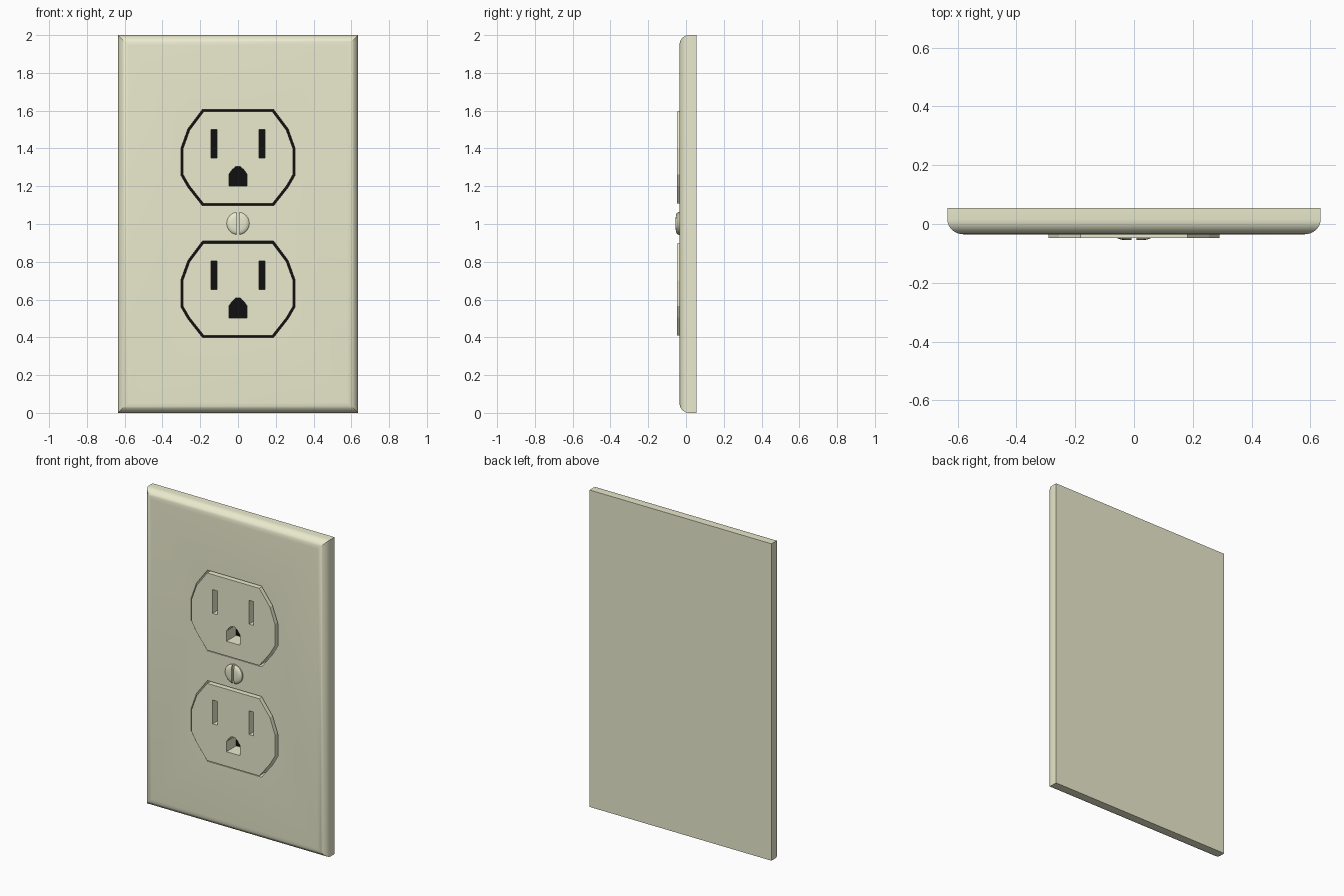
import bpy, bmesh
from math import sin, cos, pi, radians

if "Cube" in bpy.data.objects:
    bpy.data.objects.remove(bpy.data.objects["Cube"])


def material(name, rgb):
    m = bpy.data.materials.new(name)
    m.diffuse_color = (*rgb, 1)
    m.use_nodes = True
    m.node_tree.nodes["Principled BSDF"].inputs["Base Color"].default_value = m.diffuse_color
    return m


IVORY = material("ivory_plastic", (0.83, 0.83, 0.62))
DARK = material("dark_cavity", (0.005, 0.005, 0.005))


def loft(name, rings, mat=IVORY):
    """Closed solid through equal-length rings of (x, y, z) points."""
    bm = bmesh.new()
    loops = [[bm.verts.new(p) for p in ring] for ring in rings]
    n = len(loops[0])
    for a, b in zip(loops, loops[1:]):
        for i in range(n):
            j = (i + 1) % n
            bm.faces.new((a[i], a[j], b[j], b[i]))
    bm.faces.new(loops[0][::-1])
    bm.faces.new(loops[-1])
    bmesh.ops.recalc_face_normals(bm, faces=bm.faces)
    me = bpy.data.meshes.new(name)
    bm.to_mesh(me)
    bm.free()
    me.materials.append(mat)
    ob = bpy.data.objects.new(name, me)
    bpy.context.collection.objects.link(ob)
    return ob


def prism(name, pts, y0, y1, mat=IVORY):
    return loft(name, [[(x, y, z) for x, z in pts] for y in (y0, y1)], mat)


def rect(x0, x1, z0, z1):
    return [(x0, z0), (x1, z0), (x1, z1), (x0, z1)]


def activate(ob):
    bpy.ops.object.select_all(action='DESELECT')
    ob.select_set(True)
    bpy.context.view_layer.objects.active = ob


def cut(ob, cutter):
    mod = ob.modifiers.new("cut", 'BOOLEAN')
    mod.operation, mod.solver, mod.object = 'DIFFERENCE', 'EXACT', cutter
    activate(ob)
    bpy.ops.object.modifier_apply(modifier=mod.name)
    bpy.data.objects.remove(cutter)


def smooth(ob):
    activate(ob)
    bpy.ops.object.shade_smooth_by_angle(angle=radians(30))


def mirrored(half):
    return half + [(-x, z) for x, z in reversed(half)]


def socket_outline(grow, dz):
    # Right half, top to bottom, relative to the socket centre
    half = [(0.185, 0.25), (0.26, 0.15), (0.296, 0.05),
            (0.296, -0.09), (0.26, -0.152), (0.185, -0.247)]
    return [(x * (1 + grow / 0.29), z * (1 + grow / 0.25) + dz)
            for x, z in mirrored(half)]


# Cover plate with a rounded front rim
W, H, BACK, FRONT, RIM = 0.635, 2.0, 0.055, -0.035, 0.055
profile = [(0, BACK)]
for i in range(9):
    a = pi / 2 * i / 8
    profile.append((RIM * (1 - cos(a)), FRONT + 0.05 * (1 - sin(a))))
plate = loft("cover_plate", [[(x, y, z) for x, z in
             rect(-W + d, W - d, d, H - d)] for d, y in profile])

for label, zc in (("upper", 1.35), ("lower", 0.653)):
    # Opening in the plate, with a dark cavity floor
    cut(plate, prism("opening", socket_outline(0.006, zc), -0.1, 0.051))
    prism(label + "_cavity_floor", socket_outline(0.006, zc), 0.049, 0.052, DARK)

    # Raised receptacle with two blade slots and a ground hole
    face = prism(label + "_receptacle", socket_outline(-0.005, zc), -0.048, 0.049)
    for s in (-1, 1):
        cut(face, prism("slot", rect(s * 0.127 - 0.016, s * 0.127 + 0.016,
                                     zc, zc + 0.15), -0.1, 0.1))
    ground = mirrored([(0.012, -0.046), (0.03, -0.062), (0.047, -0.085), (0.047, -0.15)])
    cut(face, prism("ground", [(x, z + zc) for x, z in ground], -0.1, 0.1))

smooth(plate)

# Centre screw with a softened rim and a vertical slot
screw = loft("centre_screw", [[(r * cos(2 * pi * i / 32), y, 1.003 + r * sin(2 * pi * i / 32))
             for i in range(32)] for r, y in
             ((0.06, -0.02), (0.06, -0.043), (0.055, -0.049), (0.045, -0.053), (0.03, -0.055))])
cut(screw, prism("screw_slot", rect(-0.008, 0.008, 0.9, 1.1), -0.1, -0.04))
smooth(screw)
